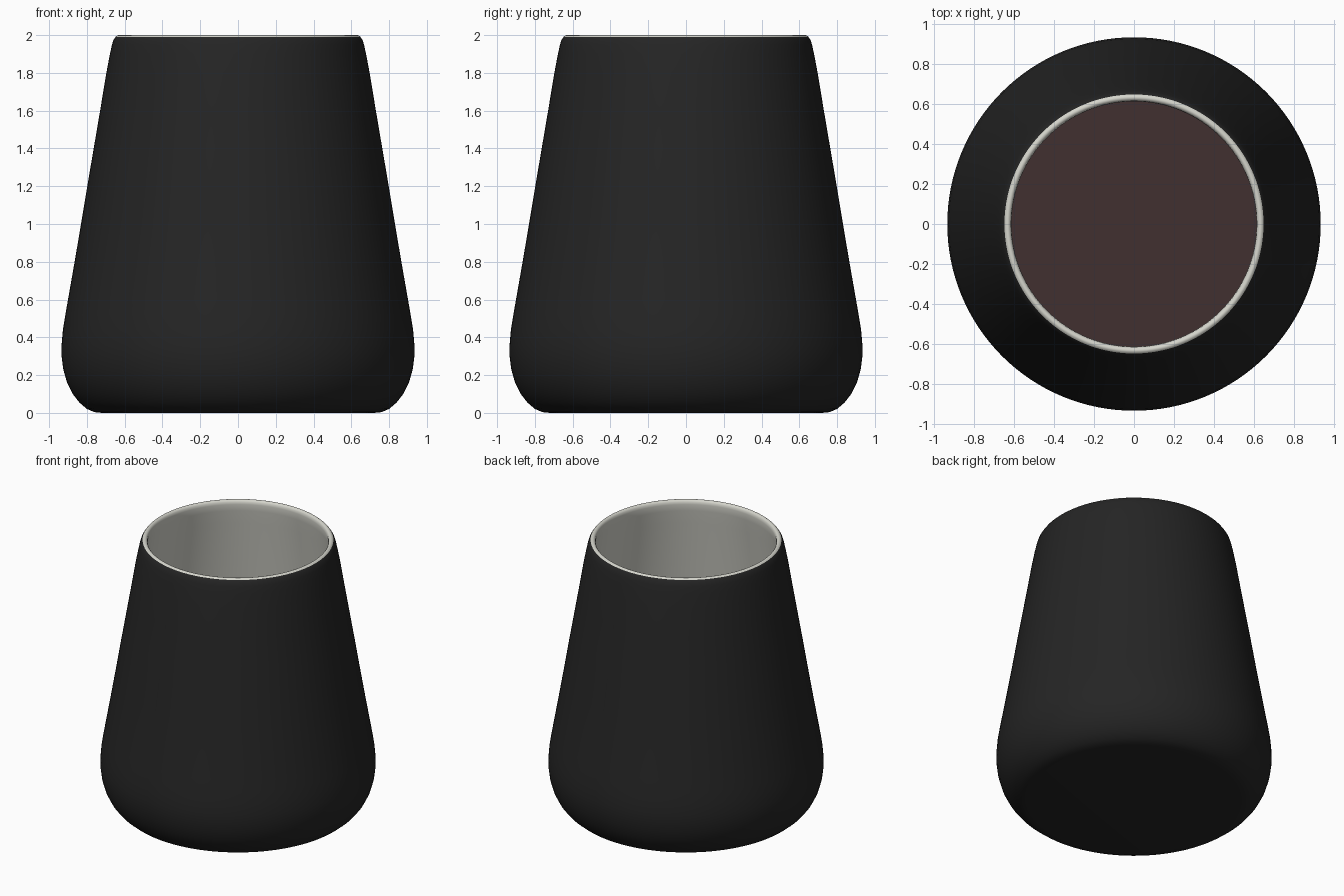
import bpy, bmesh, math

if "Cube" in bpy.data.objects:
    bpy.data.objects.remove(bpy.data.objects["Cube"])

SEGMENTS = 128


def material(name, rgb):
    m = bpy.data.materials.new(name)
    m.diffuse_color = (*rgb, 1.0)
    m.use_nodes = True
    m.node_tree.nodes["Principled BSDF"].inputs["Base Color"].default_value = m.diffuse_color
    return m


black = material("matte_black", (0.018, 0.018, 0.018))
cream = material("glazed_off_white", (0.66, 0.66, 0.60))
brown = material("coffee_brown", (0.052, 0.029, 0.030))


def lathe(name, profile, mats, split=None):
    """Spin (radius, height) points about z; bands from index split on use the second material."""
    bm = bmesh.new()
    rings = []
    for r, z in profile:
        if r == 0:
            rings.append([bm.verts.new((0, 0, z))] * SEGMENTS)
        else:
            rings.append([bm.verts.new((r * math.cos(a), r * math.sin(a), z))
                          for a in (2 * math.pi * i / SEGMENTS for i in range(SEGMENTS))])
    for k, (lo, hi) in enumerate(zip(rings, rings[1:])):
        for i in range(SEGMENTS):
            j = (i + 1) % SEGMENTS
            corners = list(dict.fromkeys((lo[i], lo[j], hi[j], hi[i])))
            f = bm.faces.new(corners)
            f.material_index = 1 if split is not None and k >= split else 0
    me = bpy.data.meshes.new(name)
    bm.to_mesh(me)
    bm.free()
    for m in mats:
        me.materials.append(m)
    ob = bpy.data.objects.new(name, me)
    bpy.context.collection.objects.link(ob)
    bpy.ops.object.select_all(action='DESELECT')
    ob.select_set(True)
    bpy.context.view_layer.objects.active = ob
    bpy.ops.object.shade_smooth_by_angle(angle=math.radians(40))
    return ob


# Black outside, from the centre of the base up to the rim
outside = [(0, 0), (0.72, 0), (0.76, 0.004), (0.80, 0.021), (0.84, 0.055), (0.875, 0.10),
           (0.905, 0.16), (0.925, 0.23), (0.934, 0.30), (0.934, 0.36), (0.927, 0.44),
           (0.914, 0.52), (0.90, 0.60), (0.865, 0.80), (0.831, 1.0), (0.798, 1.2),
           (0.764, 1.4), (0.73, 1.6), (0.697, 1.8), (0.678, 1.90), (0.667, 1.95),
           (0.659, 1.975), (0.648, 1.991)]
# Off-white rounded rim and inside wall, down to the inner floor
inside = [(0.640, 1.998), (0.632, 2.0), (0.623, 1.997), (0.616, 1.988), (0.613, 1.97),
          (0.620, 1.92), (0.638, 1.82), (0.71, 1.4), (0.778, 1.0), (0.845, 0.60),
          (0.872, 0.40), (0.868, 0.28), (0.83, 0.16), (0.74, 0.09), (0, 0.08)]
lathe("cup_body", outside + inside, [black, cream], split=len(outside) - 1)

# Coffee surface, resting against the inside wall
lathe("coffee_surface", [(0.736, 1.25), (0, 1.25)], [brown])
